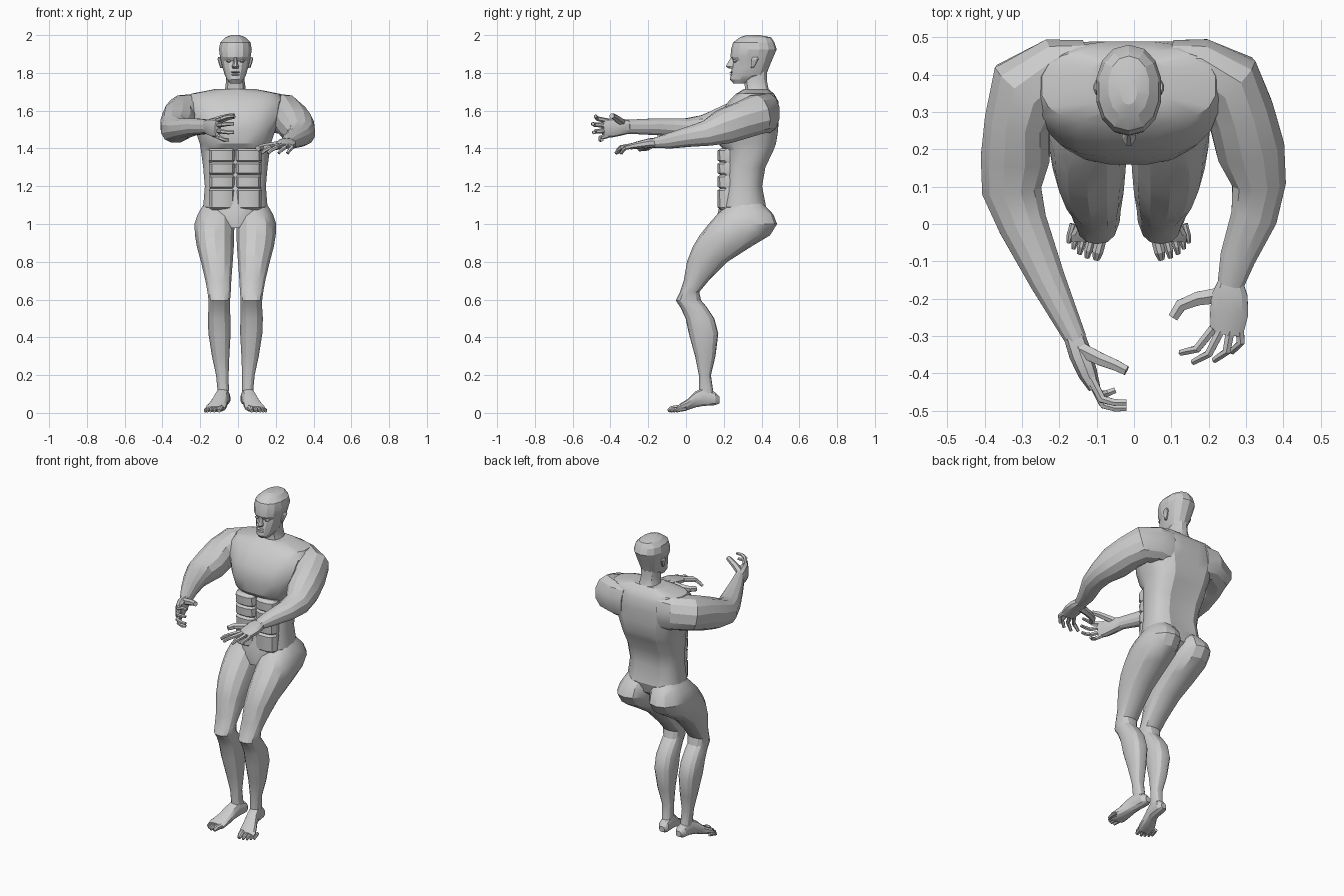
import bpy, bmesh, math
from mathutils import Vector

MID = -0.014          # body centre line
UP = Vector((0, 0, 1))


def oval(n, e):
    """Unit superellipse points."""
    pts = []
    for i in range(n):
        a = 2 * math.pi * (i + 0.5) / n
        c, s = math.cos(a), math.sin(a)
        pts.append((math.copysign(abs(c) ** (2 / e), c), math.copysign(abs(s) ** (2 / e), s)))
    return pts


def loft(name, rings, angle=25):
    """Skin a list of equal-length rings and cap both ends."""
    bm = bmesh.new()
    vs = [[bm.verts.new(p) for p in r] for r in rings]
    n = len(vs[0])
    for a, b in zip(vs, vs[1:]):
        for i in range(n):
            j = (i + 1) % n
            bm.faces.new((a[i], a[j], b[j], b[i]))
    bm.faces.new(vs[0])
    bm.faces.new(vs[-1])
    bmesh.ops.recalc_face_normals(bm, faces=bm.faces)
    me = bpy.data.meshes.new(name)
    bm.to_mesh(me)
    bm.free()
    ob = bpy.data.objects.new(name, me)
    bpy.context.collection.objects.link(ob)
    bpy.ops.object.select_all(action='DESELECT')
    ob.select_set(True)
    bpy.context.view_layer.objects.active = ob
    bpy.ops.object.shade_smooth_by_angle(angle=math.radians(angle))
    return ob


def stack(name, secs, n=16, e=2.4, side=1, dent=0.0, angle=25):
    """Horizontal slices: (z, x offset, half width, front y, back y)."""
    rings = []
    for z, cx, hw, yf, yb in secs:
        ring = []
        for u, v in oval(n, e):
            y = (yf + yb) / 2 + v * (yb - yf) / 2
            if abs(u * hw) < 0.06 and v > 0:
                y -= dent
            ring.append((MID + side * (cx + u * hw), y, z))
        rings.append(ring)
    return loft(name, rings, angle)


def tube(name, secs, n=10, e=2.2):
    """Sections along a path: (x, y, z, sideways radius, upright radius)."""
    pts = [Vector(s[:3]) for s in secs]
    rings = []
    for i, s in enumerate(secs):
        t = (pts[min(i + 1, len(pts) - 1)] - pts[max(i - 1, 0)]).normalized()
        sd = t.cross(UP).normalized()
        up = sd.cross(t)
        rings.append([pts[i] + sd * u * s[3] + up * v * s[4] for u, v in oval(n, e)])
    return loft(name, rings)


def finger(name, pts, r=0.0135):
    k = len(pts) - 1
    secs = [(*p, r * (1 - 0.35 * i / k), r * (1 - 0.35 * i / k)) for i, p in enumerate(pts)]
    tube(name, secs, 6, 2)


# Torso: pelvis, waist, chest, flat shoulder line
stack("torso", [
    (0.98, 0, 0.04, 0.16, 0.36), (1.03, 0, 0.11, 0.16, 0.42), (1.09, 0, 0.172, 0.175, 0.435),
    (1.2, 0, 0.163, 0.195, 0.412), (1.3, 0, 0.172, 0.20, 0.43), (1.39, 0, 0.184, 0.20, 0.475),
    (1.425, 0, 0.19, 0.17, 0.49), (1.5, 0, 0.215, 0.158, 0.502), (1.58, 0, 0.24, 0.175, 0.502),
    (1.65, 0, 0.255, 0.225, 0.49), (1.69, 0, 0.235, 0.265, 0.475), (1.714, 0, 0.11, 0.305, 0.45)],
    n=20, e=2.6, dent=0.012)

# Abdominal blocks
for s in (1, -1):
    for z0, z1, w in ((1.325, 1.40, 0.071), (1.258, 1.33, 0.07), (1.185, 1.262, 0.069), (1.075, 1.19, 0.07)):
        d = 0.012
        stack("abdominal", [(z0, w, w - 0.004, 0.183, 0.29), (z0 + d, w, w, 0.166, 0.29),
                            (z1 - d, w, w, 0.164, 0.29), (z1, w, w - 0.004, 0.183, 0.29)],
              n=12, e=2.8, side=s)

# Neck
stack("neck", [(1.66, 0, 0.085, 0.30, 0.47), (1.71, 0, 0.057, 0.312, 0.44),
               (1.76, 0, 0.05, 0.305, 0.43), (1.81, 0, 0.05, 0.29, 0.43)], n=12)

# Head with an angular crown
stack("head", [
    (1.745, 0, 0.03, 0.25, 0.32), (1.765, 0, 0.046, 0.233, 0.37), (1.79, 0, 0.058, 0.236, 0.425),
    (1.83, 0, 0.07, 0.243, 0.44), (1.862, 0, 0.077, 0.25, 0.453), (1.885, 0, 0.083, 0.236, 0.463),
    (1.925, 0, 0.089, 0.238, 0.48), (1.962, 0, 0.082, 0.25, 0.468), (1.988, 0, 0.055, 0.285, 0.45),
    (2.0, 0, 0.022, 0.32, 0.39)], n=14, e=2.2, angle=18)

# Nose, lips, eyes, ears
stack("nose", [(1.822, 0, 0.016, 0.226, 0.27), (1.834, 0, 0.02, 0.208, 0.27),
               (1.848, 0, 0.013, 0.216, 0.27), (1.885, 0, 0.009, 0.238, 0.27)], n=8, e=2)
for z in (1.79, 1.804):
    stack("lip", [(z - 0.006, 0, 0.02, 0.24, 0.27), (z, 0, 0.026, 0.228, 0.27),
                  (z + 0.005, 0, 0.02, 0.24, 0.27)], n=8, e=2)
for s in (1, -1):
    stack("eye", [(1.855, 0.034, 0.008, 0.252, 0.28), (1.863, 0.034, 0.016, 0.246, 0.28),
                  (1.871, 0.034, 0.008, 0.252, 0.28)], n=8, e=2, side=s)
    stack("ear", [(1.825, 0.072, 0.008, 0.345, 0.36), (1.845, 0.077, 0.01, 0.342, 0.372),
                  (1.872, 0.084, 0.011, 0.345, 0.386), (1.885, 0.084, 0.007, 0.355, 0.38)],
          n=8, e=2, side=s)

# Legs, feet and toes
for s in (1, -1):
    stack("leg", [
        (1.13, 0.09, 0.06, 0.25, 0.39), (1.085, 0.097, 0.085, 0.2, 0.43), (1.05, 0.104, 0.098, 0.165, 0.463),
        (1.0, 0.111, 0.108, 0.12, 0.482), (0.94, 0.11, 0.106, 0.072, 0.445), (0.88, 0.106, 0.1, 0.036, 0.345),
        (0.8, 0.098, 0.086, 0.005, 0.22), (0.7, 0.09, 0.07, -0.012, 0.12), (0.64, 0.086, 0.063, -0.032, 0.07),
        (0.595, 0.085, 0.058, -0.054, 0.08), (0.56, 0.085, 0.058, -0.03, 0.11), (0.5, 0.086, 0.061, -0.002, 0.15),
        (0.42, 0.084, 0.06, 0.015, 0.171), (0.3, 0.078, 0.047, 0.048, 0.156), (0.2, 0.069, 0.034, 0.068, 0.132),
        (0.13, 0.065, 0.031, 0.068, 0.142), (0.08, 0.065, 0.03, 0.07, 0.15)], n=14, e=2.3, side=s)
    rings = []
    for y, cx, hw, z0, z1 in ((0.178, 0.058, 0.018, 0.05, 0.085), (0.155, 0.06, 0.034, 0.04, 0.11),
                              (0.09, 0.066, 0.036, 0.035, 0.135), (0.05, 0.076, 0.039, 0.028, 0.115),
                              (0.01, 0.09, 0.047, 0.015, 0.075), (-0.03, 0.103, 0.054, 0.006, 0.05),
                              (-0.048, 0.106, 0.05, 0.004, 0.034)):
        rings.append([(MID + s * (cx + u * hw), y, (z0 + z1) / 2 + v * (z1 - z0) / 2)
                      for u, v in oval(12, 2.4)])
    loft("foot", rings)
    for x, yt, r in ((0.075, -0.094, 0.016), (0.1, -0.09, 0.012), (0.12, -0.08, 0.011),
                     (0.136, -0.066, 0.01), (0.149, -0.05, 0.01)):
        yb, X = yt + 0.05, MID + s * x
        tube("toe", [(X, yb, r + 0.01, r, r), (X + s * 0.008, yt + 0.02, r + 0.006, r, r),
                     (X + s * 0.012, yt, r * 0.7, r * 0.6, r * 0.6)], 8, 2)

# Arms (posed differently on each side)
tube("right_arm", [
    (0.10, 0.43, 1.585, 0.065, 0.11), (0.17, 0.422, 1.588, 0.08, 0.108), (0.25, 0.375, 1.58, 0.1, 0.106),
    (0.285, 0.3, 1.55, 0.092, 0.1), (0.312, 0.2, 1.515, 0.094, 0.095), (0.335, 0.11, 1.48, 0.074, 0.07),
    (0.322, 0.02, 1.462, 0.064, 0.055), (0.278, -0.09, 1.44, 0.049, 0.042),
    (0.258, -0.165, 1.43, 0.036, 0.027)], 12)
tube("left_arm", [
    (-0.13, 0.43, 1.585, 0.065, 0.11), (-0.2, 0.42, 1.59, 0.085, 0.104), (-0.285, 0.355, 1.585, 0.112, 0.1),
    (-0.312, 0.28, 1.56, 0.09, 0.098), (-0.318, 0.18, 1.525, 0.095, 0.09), (-0.328, 0.09, 1.503, 0.082, 0.075),
    (-0.298, 0.0, 1.505, 0.068, 0.056), (-0.232, -0.15, 1.515, 0.05, 0.046),
    (-0.155, -0.31, 1.515, 0.03, 0.038)], 12)

# Hands: right palm down, left palm turned inwards
tube("right_palm", [(0.259, -0.155, 1.43, 0.035, 0.026), (0.256, -0.19, 1.428, 0.05, 0.026),
                    (0.255, -0.24, 1.42, 0.053, 0.022), (0.248, -0.295, 1.41, 0.045, 0.015)], 10, 2.6)
tube("left_palm", [(-0.16, -0.3, 1.515, 0.03, 0.036), (-0.143, -0.35, 1.513, 0.032, 0.046),
                   (-0.124, -0.4, 1.508, 0.027, 0.051), (-0.106, -0.44, 1.506, 0.017, 0.047)], 10, 2.6)

for kx, ky, mx, my, tx, ty in ((0.212, -0.28, 0.168, -0.335, 0.125, -0.345),
                               (0.232, -0.285, 0.2, -0.348, 0.158, -0.37),
                               (0.258, -0.285, 0.248, -0.342, 0.215, -0.365),
                               (0.282, -0.27, 0.286, -0.318, 0.262, -0.342)):
    finger("right_finger", [(kx, ky, 1.415), (mx, my, 1.405), ((mx + tx) / 2, (my + ty) / 2, 1.393), (tx, ty, 1.375)])
finger("right_thumb", [(0.235, -0.19, 1.42), (0.17, -0.2, 1.41), (0.125, -0.218, 1.405), (0.105, -0.25, 1.4)], 0.024)

for z, mx, my, tx, ty, tz in ((1.546, -0.085, -0.47, -0.02, -0.478, 1.57), (1.522, -0.08, -0.486, -0.02, -0.493, 1.53),
                              (1.495, -0.085, -0.48, -0.022, -0.488, 1.485), (1.468, -0.095, -0.455, -0.05, -0.445, 1.445)):
    finger("left_finger", [(-0.115, -0.415, z), (mx, my, (z + tz) / 2), ((mx + tx) / 2, (my + ty) / 2 - 0.004, tz), (tx, ty, tz)])
finger("left_thumb", [(-0.145, -0.335, 1.535), (-0.09, -0.362, 1.555), (-0.05, -0.378, 1.567), (-0.02, -0.393, 1.572)], 0.022)
